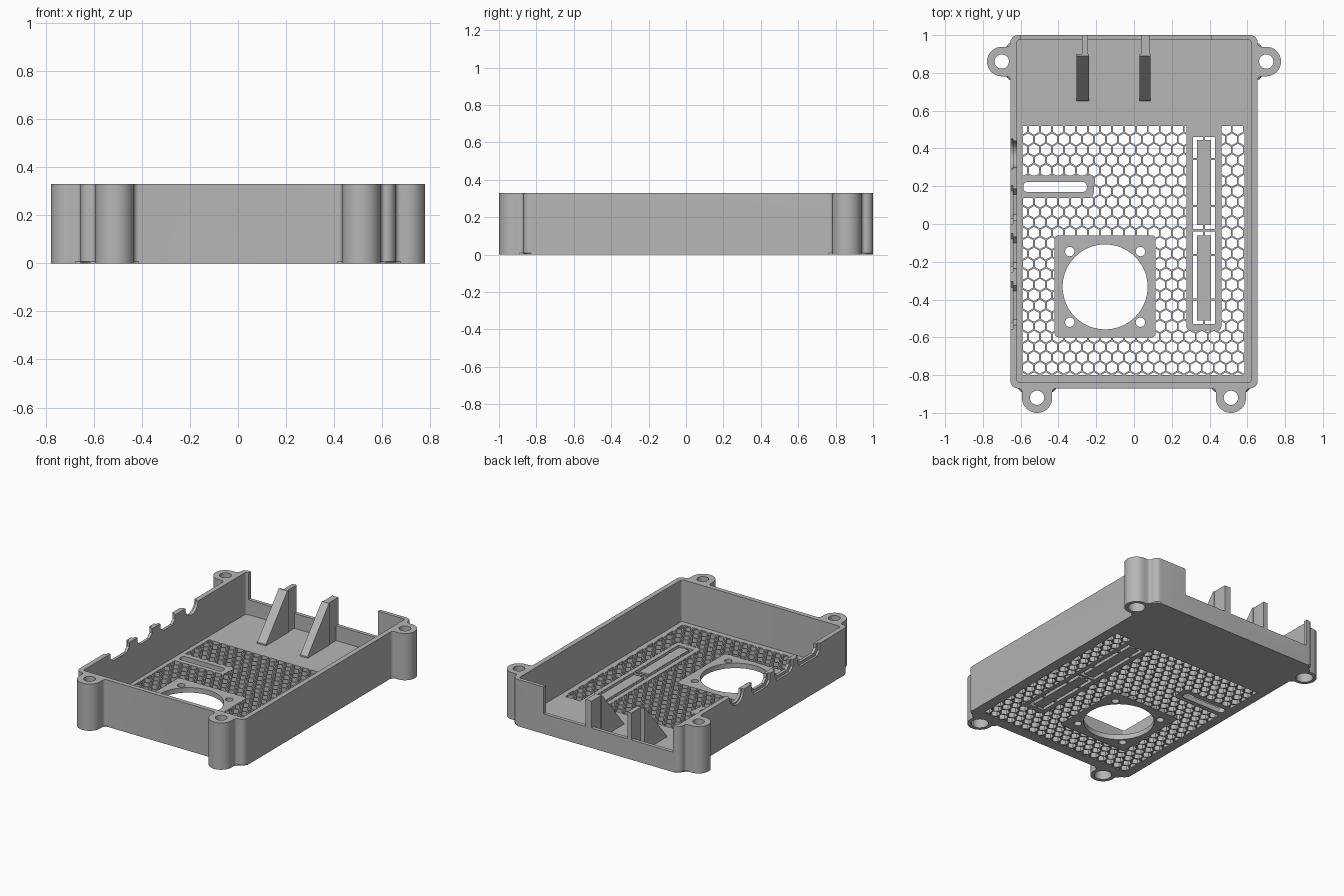
import bpy, bmesh
from math import sin, cos, pi, sqrt
from mathutils import Matrix

if "Cube" in bpy.data.objects:
    bpy.data.objects.remove(bpy.data.objects["Cube"])

HEIGHT, FLOOR, SILL = 0.33, 0.035, 0.14
HALF_X, FRONT, BACK = 0.655, -0.87, 1.0

grey = bpy.data.materials.new("plain grey plastic")
grey.use_nodes = True
grey.diffuse_color = (0.47, 0.47, 0.47, 1)
grey.node_tree.nodes["Principled BSDF"].inputs["Base Color"].default_value = grey.diffuse_color


# Helpers
def arc(cx, cy, r, start, end, n):
    angles = [start + (end - start) * i / n for i in range(n + 1)]
    return [(cx + r * cos(a), cy + r * sin(a)) for a in angles]


def circle(cx, cy, r, n=48):
    return arc(cx, cy, r, 0, 2 * pi, n)[:-1]


def rect(x0, x1, y0, y1, r=0.0):
    if r == 0:
        return [(x0, y0), (x1, y0), (x1, y1), (x0, y1)]
    corners = [(x1 - r, y0 + r, -0.5), (x1 - r, y1 - r, 0),
               (x0 + r, y1 - r, 0.5), (x0 + r, y0 + r, 1)]
    return [p for cx, cy, a in corners
            for p in arc(cx, cy, r, a * pi, (a + 0.5) * pi, 6)]


def prisms(name, outlines, low, high, sideways=False, chamfer=0):
    """Extrude outlines along z, or (y, z) outlines along x when sideways."""
    bm = bmesh.new()
    for pts in outlines:
        base = [bm.verts.new((a, b, low)) for a, b in pts]
        top = [bm.verts.new((a, b, high)) for a, b in pts]
        bottom = bm.faces.new(base[::-1])
        bm.faces.new(top)
        n = len(pts)
        for i in range(n):
            j = (i + 1) % n
            bm.faces.new((base[i], base[j], top[j], top[i]))
        if chamfer:
            bmesh.ops.bevel(bm, geom=list(bottom.edges), offset=chamfer, segments=1,
                            affect='EDGES', clamp_overlap=False)
    if sideways:
        bm.transform(Matrix(((0, 0, 1, 0), (1, 0, 0, 0), (0, 1, 0, 0), (0, 0, 0, 1))))
    bmesh.ops.recalc_face_normals(bm, faces=bm.faces)
    mesh = bpy.data.meshes.new(name)
    bm.to_mesh(mesh)
    bm.free()
    obj = bpy.data.objects.new(name, mesh)
    bpy.context.collection.objects.link(obj)
    return obj


def combine(obj, other, operation='DIFFERENCE'):
    """Apply a boolean and discard the helper object."""
    mod = obj.modifiers.new("cut", 'BOOLEAN')
    mod.operation, mod.solver, mod.object = operation, 'EXACT', other
    bpy.context.view_layer.update()
    graph = bpy.context.evaluated_depsgraph_get()
    mesh = bpy.data.meshes.new_from_object(obj.evaluated_get(graph))
    obj.modifiers.clear()
    obj.data = mesh
    bpy.data.objects.remove(other)


def finish(obj):
    obj.data.materials.clear()
    obj.data.materials.append(grey)
    for poly in obj.data.polygons:
        poly.material_index = 0
    bpy.ops.object.select_all(action='DESELECT')
    obj.select_set(True)
    bpy.context.view_layer.objects.active = obj
    bpy.ops.object.shade_smooth_by_angle(angle=0.5)


def lug(reach, r, f=0.02):
    """Filleted screw lug as (along, outward) points."""
    return (arc(-r - f, f, f, -pi / 2, 0, 5) + arc(0, reach, r, pi, 0, 24)
            + arc(r + f, f, f, pi, 1.5 * pi, 5))


# Outer outline: one half with its two lugs, then mirrored
FRONT_LUG, BACK_LUG = (0.513, -0.92), (0.70, 0.86)
R = 0.04
half = [(FRONT_LUG[0] + t, FRONT - o) for t, o in lug(FRONT - FRONT_LUG[1], 0.08)]
half += arc(HALF_X - R, FRONT + R, R, -pi / 2, 0, 6)
half += [(HALF_X + o, BACK_LUG[1] + t) for t, o in lug(BACK_LUG[0] - HALF_X, 0.078)]
half += arc(HALF_X - R, BACK - R, R, 0, pi / 2, 6)
outline = half + [(-x, y) for x, y in reversed(half)]
tray = prisms("case_tray", [outline], 0, HEIGHT, chamfer=0.008)

# Cavity and low sill in the back wall
combine(tray, prisms("cavity", [rect(-0.62, 0.62, -0.838, 0.974, 0.012)], FLOOR, 1))
combine(tray, prisms("back_opening", [rect(-0.60, 0.41, 0.95, 1.1)], SILL, 1))

# Screw holes with wider recesses underneath
centres = [(s * x, y) for x, y in (FRONT_LUG, BACK_LUG) for s in (-1, 1)]
combine(tray, prisms("screw_holes", [circle(x, y, 0.038, 24) for x, y in centres], -1, 1))
combine(tray, prisms("screw_recesses", [circle(x, y, 0.055, 24) for x, y in centres], -1, 0.08))


# Connector notches in the right wall, stepped wider on the outside
def notch(y0, y1, depth, grow):
    y0, y1, z = y0 - grow, y1 + grow, HEIGHT - depth - grow
    return [(y0, 1), (y0, z + 0.03), (y0 + 0.03, z), (y1 - 0.03, z), (y1, z + 0.03), (y1, 1)]


for x0, x1, grow in ((-0.75, -0.60, 0), (-0.75, -0.64, 0.02)):
    ports = [notch(a, b, 0.06, grow)
             for a, b in ((0.02, 0.185), (-0.235, -0.07), (-0.535, -0.325))]
    r = 0.07 + grow / 2
    ports.append(arc(0.37, HEIGHT, r, pi, 2 * pi, 20) + [(0.37 + r, 1), (0.37 - r, 1)])
    combine(tray, prisms("port_cutter", ports, x0, x1, sideways=True))

# Fan opening with four mounting holes, and the long slot
FX, FY = -0.153, -0.333
fan = [circle(FX, FY, 0.225, 64)]
fan += [circle(FX + a, FY + b, 0.025, 20) for a in (-0.187, 0.187) for b in (-0.187, 0.187)]
fan.append(rect(-0.585, -0.25, 0.17, 0.222, 0.02))
combine(tray, prisms("floor_openings", fan, -1, 0.1))

# Slotted panel: a long opening with two strips held by thin bridges
gap = prisms("panel_gap", [rect(0.312, 0.43, -0.53, 0.46)], -0.2, 0.1)
keep = [rect(0.334, 0.408, -0.51, -0.06), rect(0.334, 0.408, -0.005, 0.445)]
combine(gap, prisms("strips", keep, -1, 1))
bridges = [rect(0.2, 0.5, y - 0.006, y + 0.006) for y in (0.344, 0.095, -0.033, -0.164, -0.40)]
combine(gap, prisms("bridges", bridges, -1, 1))
combine(gap, prisms("spine", [rect(0.365, 0.377, -1, 1)], -1, 1))
combine(tray, gap)

# Honeycomb vents, left out around the fan, slot and panel
PITCH, WEB = 0.0635, 0.009
X0, X1, Y0, Y1 = -0.59, 0.585, -0.80, 0.52
radius, cells = (PITCH - WEB) / sqrt(3), []
for row in range(26):
    for col in range(21):
        cx = X0 + PITCH * (col + 0.5 * (row % 2) - 0.05)
        cy = Y1 - PITCH * sqrt(3) / 2 * (row + 0.3)
        cells.append(arc(cx, cy, radius, pi / 6, pi / 6 + 2 * pi, 6)[:-1])
vents = prisms("vents", cells, -0.2, 0.1)
combine(vents, prisms("vent_area", [rect(X0, X1, Y0, Y1)], -0.3, 0.2), 'INTERSECT')
solid = [rect(-0.42, 0.115, -0.60, -0.06, 0.02), rect(0.278, 0.462, -0.565, 0.6, 0.02),
         rect(-0.7, -0.213, 0.137, 0.257, 0.03)]
combine(vents, prisms("solid_plates", solid, -1, 1))
combine(tray, vents)
finish(tray)

# Sloped support ribs with posts on the sill
rib = [(0.65, 0.03), (0.90, 0.03), (0.90, HEIGHT), (0.89, HEIGHT), (0.65, 0.045)]
post = [(0.90, 0.03), (0.975, 0.03), (0.975, SILL), (BACK, SILL), (BACK, HEIGHT), (0.90, HEIGHT)]
for side, wide, narrow in (("right", (-0.305, -0.238), (-0.275, -0.243)),
                           ("left", (0.03, 0.087), (0.036, 0.082))):
    finish(prisms(side + "_rib", [rib], *wide, sideways=True))
    finish(prisms(side + "_rib_post", [post], *narrow, sideways=True))
